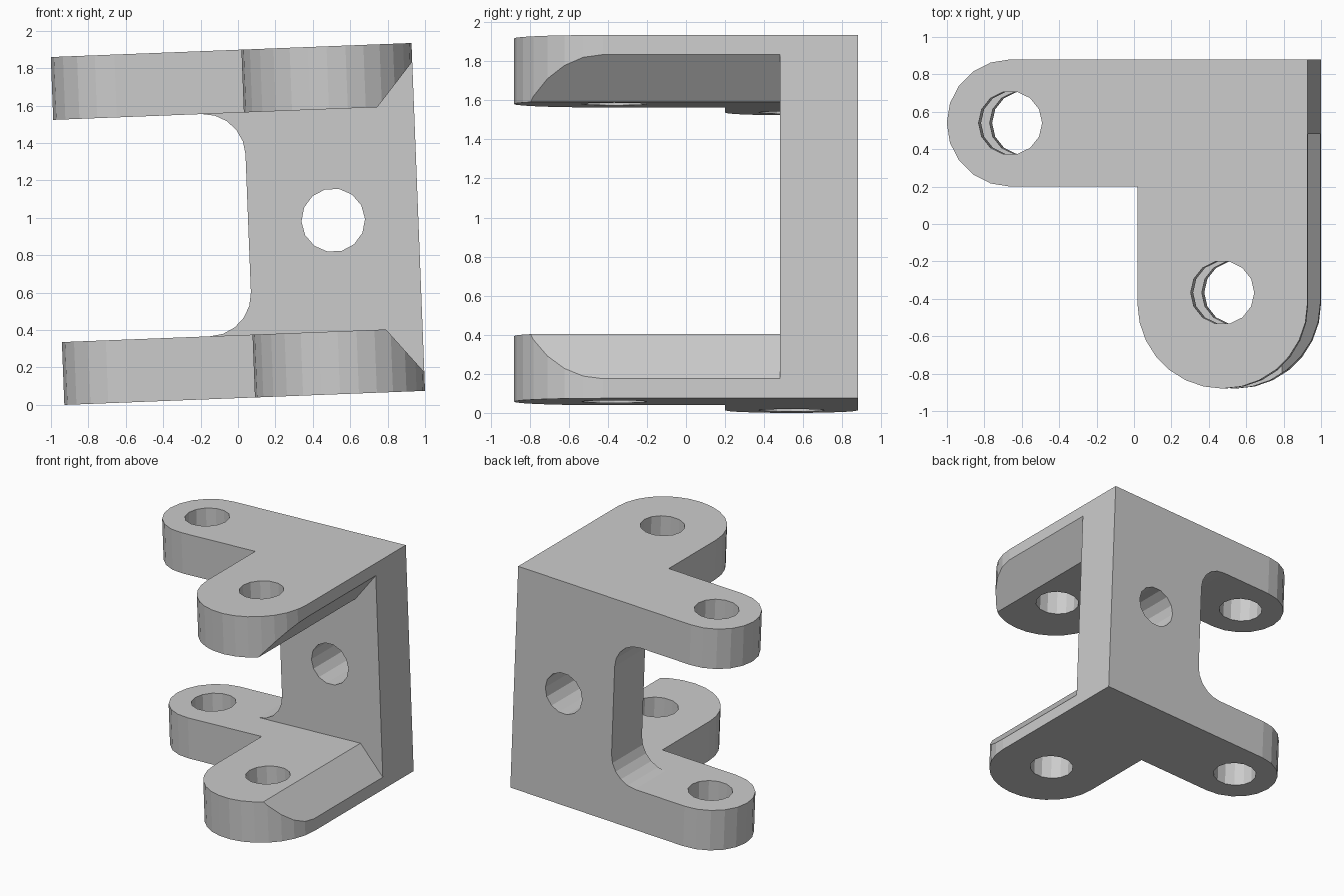
import bpy, bmesh
from math import sin, cos, pi
from mathutils import Matrix

if "Cube" in bpy.data.objects:
    bpy.data.objects.remove(bpy.data.objects["Cube"])

H, W, T, R = 1.861, 1.93, 0.336, 0.17   # height, width, plate thickness, hole radius
STEP = 0.91                             # width of the front arm and wall
WALL_Y = 0.48                           # inner face of the back wall


def arc(cx, cy, r, a0, a1, n):
    return [(cx + r * cos(a0 + (a1 - a0) * i / n), cy + r * sin(a0 + (a1 - a0) * i / n))
            for i in range(n + 1)]


def prism(name, profile, lo, hi, along):
    """Extrude a profile along z (profile is x,y) or along y (profile is x,z)."""
    place = (lambda a, b, d: (a, b, d)) if along == 'z' else (lambda a, b, d: (a, d, b))
    bm = bmesh.new()
    rings = [[bm.verts.new(place(a, b, d)) for a, b in profile] for d in (lo, hi)]
    n = len(profile)
    bm.faces.new(rings[0])
    bm.faces.new(rings[1])
    for i in range(n):
        j = (i + 1) % n
        bm.faces.new((rings[0][i], rings[0][j], rings[1][j], rings[1][i]))
    bmesh.ops.recalc_face_normals(bm, faces=bm.faces)
    me = bpy.data.meshes.new(name)
    bm.to_mesh(me)
    bm.free()
    ob = bpy.data.objects.new(name, me)
    bpy.context.collection.objects.link(ob)
    return ob


def cut(body, cutter):
    cutter.hide_render = True
    mod = body.modifiers.new("cut", 'BOOLEAN')
    mod.operation, mod.solver, mod.object = 'DIFFERENCE', 'EXACT', cutter
    bpy.context.view_layer.objects.active = body
    bpy.ops.object.modifier_apply(modifier=mod.name)
    bpy.data.objects.remove(cutter)


# L-shaped block with two rounded arm ends (right edge at x = 0)
side_x, side_y = -W + 0.34, 0.54
front_x, front_y = -STEP / 2, -0.425
outline = [(0, 0.88)]
outline += arc(side_x, side_y, 0.34, pi / 2, 3 * pi / 2, 10)
outline += [(-STEP, 0.2)]
outline += arc(front_x, front_y, STEP / 2, pi, 2 * pi, 14)
bracket = prism("corner_bracket", outline, 0, H, 'z')

# gap between the plates in front of the wall, with chamfers at the right edge
low = [(-2.2, T), (-0.196, T), (0.04, 0.052)]
gap = low + [(x, H - z) for x, z in reversed(low)]
cut(bracket, prism("front_gap", gap, -1.2, WALL_Y, 'y'))

# opening through the wall with filleted corners
f = 0.225
notch = [(-2.2, T)] + arc(-STEP - f, T + f, f, -pi / 2, 0, 5)
notch += arc(-STEP - f, H - T - f, f, 0, pi / 2, 5) + [(-2.2, H - T)]
cut(bracket, prism("wall_notch", notch, -1.1, 1.2, 'y'))

# screw holes: two vertical pairs and one through the wall
for x, y in ((side_x, side_y), (front_x, -0.367)):
    cut(bracket, prism("drill", arc(x, y, R, 0, 2 * pi, 14)[:-1], -0.2, H + 0.2, 'z'))
cut(bracket, prism("drill", arc(front_x, H / 2, R, 0, 2 * pi, 14)[:-1], 0.3, 1.2, 'y'))

# the whole part leans slightly about y
bracket.data.transform(Matrix.Translation((1, 0, 0.075)) @ Matrix.Rotation(-0.0389, 4, 'Y'))
